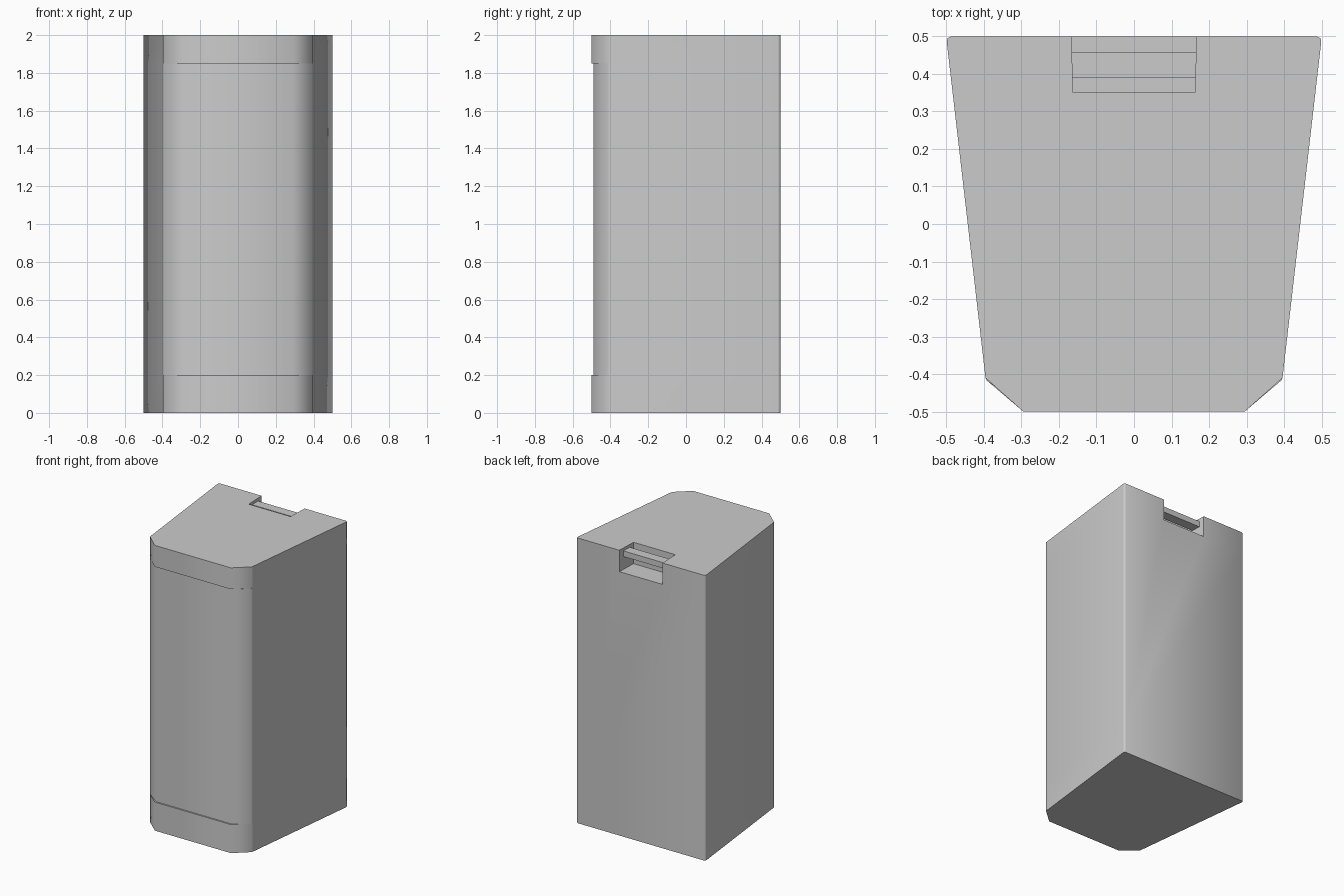
import bpy, bmesh
from math import radians

if "Cube" in bpy.data.objects:
    bpy.data.objects.remove(bpy.data.objects["Cube"])


def loft(name, rings):
    """Skin a stack of equal-length outlines, each given as (half outline, z)."""
    bm = bmesh.new()
    loops = []
    for half, z in rings:
        # Mirror the right-hand outline to close it on the left
        pts = half + [(-x, y) for x, y in reversed(half)]
        loops.append([bm.verts.new((x, y, z)) for x, y in pts])
    n = len(loops[0])
    for a, b in zip(loops, loops[1:]):
        for i in range(n):
            j = (i + 1) % n
            bm.faces.new((a[i], a[j], b[j], b[i]))
    bm.faces.new(loops[0][::-1])
    bm.faces.new(loops[-1])
    bmesh.ops.remove_doubles(bm, verts=bm.verts, dist=1e-5)
    bmesh.ops.recalc_face_normals(bm, faces=bm.faces)
    mesh = bpy.data.meshes.new(name)
    bm.to_mesh(mesh)
    bm.free()
    obj = bpy.data.objects.new(name, mesh)
    bpy.context.collection.objects.link(obj)
    return obj


# Tapered body with chamfered front corners and a shallow recessed front band
back = [(0.499, 0.485), (0.497, 0.495), (0.488, 0.5)]
outer = [(0.295, -0.5), (0.396, -0.41), (0.397, -0.4)] + back
inner = [(0.291, -0.49), (0.385, -0.41), (0.397, -0.4)] + back
inner[1] = (0.3925, -0.417)
inner[2] = (0.397, -0.4)
body = loft("bin_body", [(outer, 0), (outer, 0.2), (inner, 0.2),
                         (inner, 1.85), (outer, 1.85), (outer, 2)])

# Hand recess cut through the top of the back wall
recess = [(0.162, 0.35), (0.169, 0.56)]
cutter = loft("recess_cutter", [(recess, 1.85), (recess, 2.1)])
cutter.hide_render = True
mod = body.modifiers.new("hand_recess", 'BOOLEAN')
mod.operation = 'DIFFERENCE'
mod.solver = 'EXACT'
mod.object = cutter
bpy.context.view_layer.objects.active = body
body.select_set(True)
bpy.ops.object.modifier_apply(modifier=mod.name)
bpy.data.objects.remove(cutter)
bpy.ops.object.shade_smooth_by_angle(angle=radians(50))

# Grab bar spanning the recess
bar = [(0.1635, 0.39), (0.1657, 0.458)]
loft("grab_bar", [(bar, 1.94), (bar, 1.98)])
